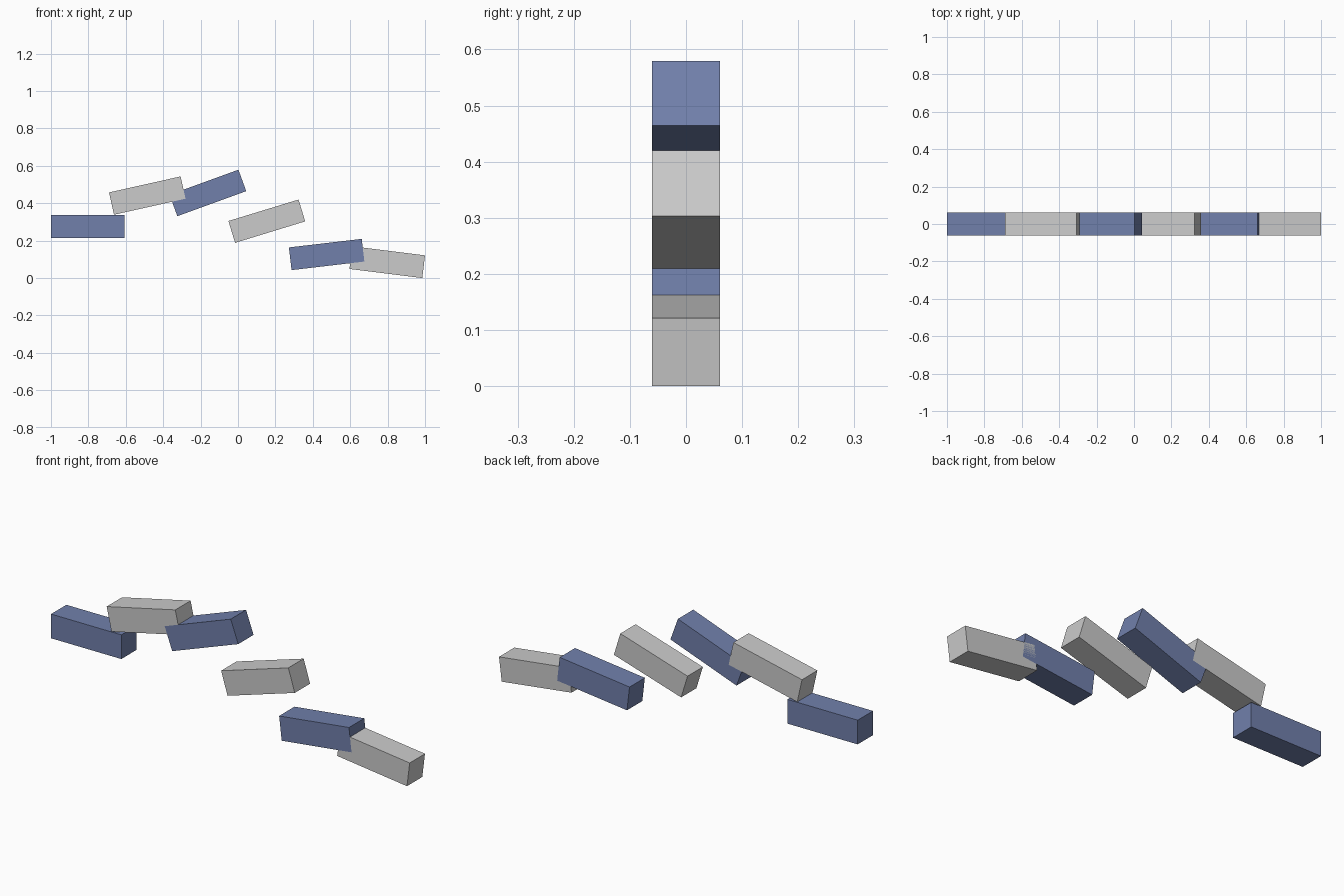
import bpy
from math import radians

if "Cube" in bpy.data.objects:
    bpy.data.objects.remove(bpy.data.objects["Cube"])

LENGTH, DEPTH, HEIGHT = 0.392, 0.122, 0.122

navy = bpy.data.materials.new("navy")
navy.diffuse_color = (0.165, 0.216, 0.41, 1)
navy.use_nodes = True
navy.node_tree.nodes["Principled BSDF"].inputs["Base Color"].default_value = navy.diffuse_color


def block(name, x, z, tilt, mat=None):
    bpy.ops.mesh.primitive_cube_add(size=1, location=(x, 0, z))
    ob = bpy.context.object
    ob.name = name
    ob.scale = (LENGTH, DEPTH, HEIGHT)
    ob.rotation_euler.y = -radians(tilt)  # positive tilt rises to the right
    if mat:
        ob.data.materials.append(mat)


# Chain of tilted blocks from left to right, alternating navy and grey
segments = [
    (-0.804, 0.276, 0.0),
    (-0.485, 0.441, 12.6),
    (-0.161, 0.455, 20.0),
    (0.154, 0.304, 17.0),
    (0.474, 0.126, 6.7),
    (0.798, 0.085, -7.1),
]
for i, (x, z, tilt) in enumerate(segments):
    block(f"chain_segment_{i + 1}", x, z, tilt, navy if i % 2 == 0 else None)
